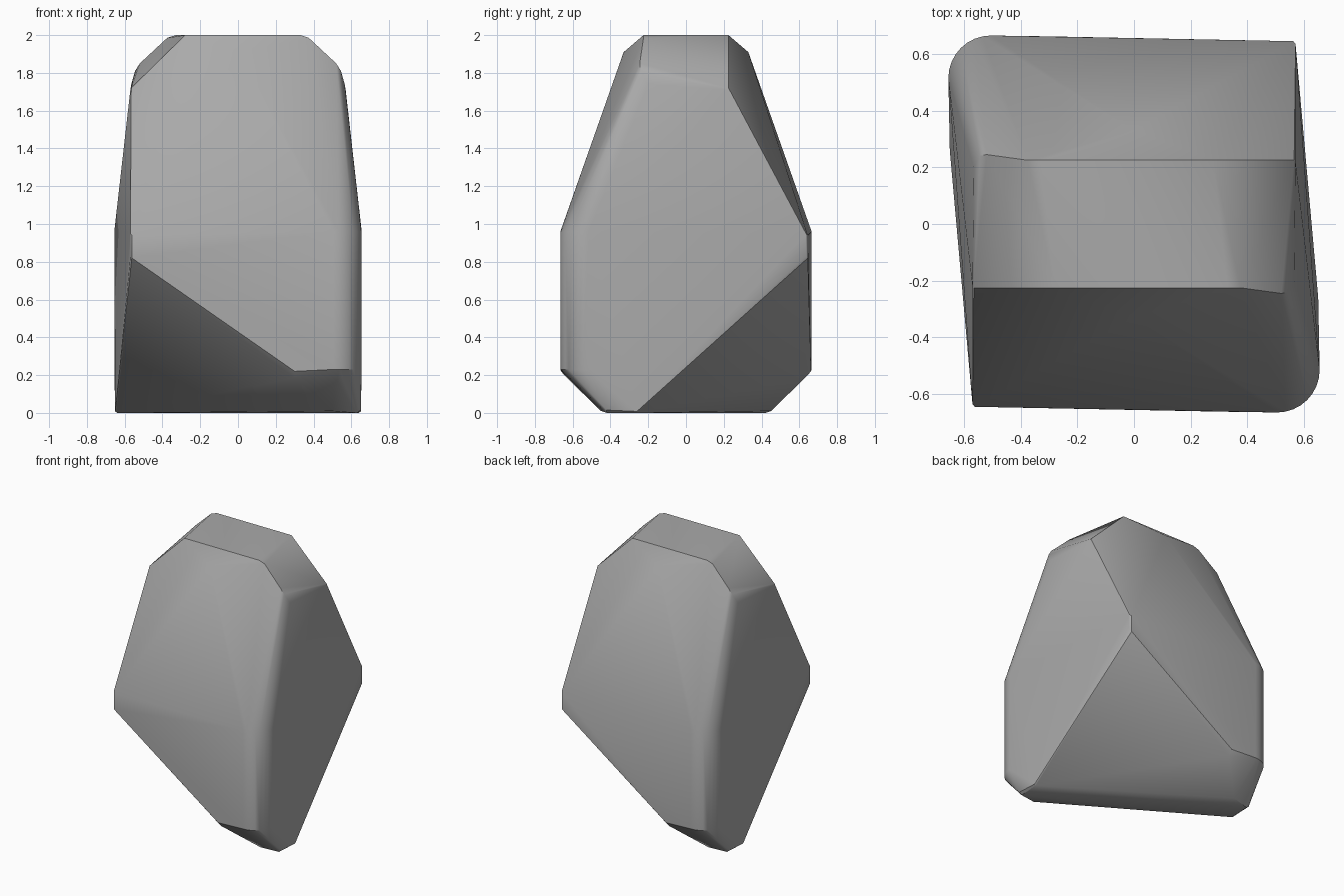
import bpy, bmesh, math
from mathutils import Vector

cube = bpy.data.objects.get("Cube")
if cube:
    bpy.data.objects.remove(cube)


def material(name, value):
    mat = bpy.data.materials.new(name)
    mat.use_nodes = True
    mat.diffuse_color = (value, value, value, 1)
    mat.node_tree.nodes["Principled BSDF"].inputs["Base Color"].default_value = (value, value, value, 1)
    return mat


def arc(cx, cy, radius, z, steps=8):
    """Quarter round at the thick vertical corner."""
    turns = [math.radians(-90 + 90 * i / steps) for i in range(steps + 1)]
    return [(cx + radius * math.cos(t), cy + radius * math.sin(t), z) for t in turns]


# Half of the boulder's corners; the other half is the same turned about z
half = [
    (-0.28, -0.225, 2.0), (0.33, -0.225, 2.0), (0.375, -0.225, 1.985),  # crown
    (0, -0.33, 1.91),                                                # brow
    (-0.57, -0.22, 1.71), (-0.565, -0.225, 1.72),                    # sharp shoulder
    (0.52, -0.245, 1.85), (0.545, -0.24, 1.81), (0.565, -0.2, 1.74), # soft shoulder
    (-0.57, -0.635, 0.95), (-0.562, -0.645, 0.94),                   # sharp corner
    (-0.57, -0.635, 0.83), (-0.562, -0.645, 0.82),
    (0.3, -0.662, 0.22), (0.3, -0.63, 0.185),                        # undercut
    (0.65, -0.26, 0.008), (0.64, -0.26, 0), (0.65, -0.42, 0.015),    # foot
    (0.63, -0.42, 0), (0.5, -0.45, 0.01),
]
half += arc(0.505, -0.515, 0.15, 0.96) + arc(0.505, -0.515, 0.15, 0.23)

# Faceted boulder
bm = bmesh.new()
for x, y, z in half:
    bm.verts.new((x, y, z))
    bm.verts.new((-x, -y, z))
hull = bmesh.ops.convex_hull(bm, input=bm.verts)
loose = [v for v in bm.verts if not v.link_faces]
bmesh.ops.delete(bm, geom=loose, context="VERTS")
bmesh.ops.dissolve_limit(bm, angle_limit=math.radians(1), verts=bm.verts, edges=bm.edges)
bmesh.ops.recalc_face_normals(bm, faces=bm.faces)
mesh = bpy.data.meshes.new("boulder")
bm.to_mesh(mesh)
bm.free()
mesh.materials.append(material("stone grey", 0.4))

boulder = bpy.data.objects.new("boulder", mesh)
bpy.context.collection.objects.link(boulder)
bpy.context.view_layer.objects.active = boulder
boulder.select_set(True)
bpy.ops.object.shade_smooth_by_angle(angle=math.radians(30))
